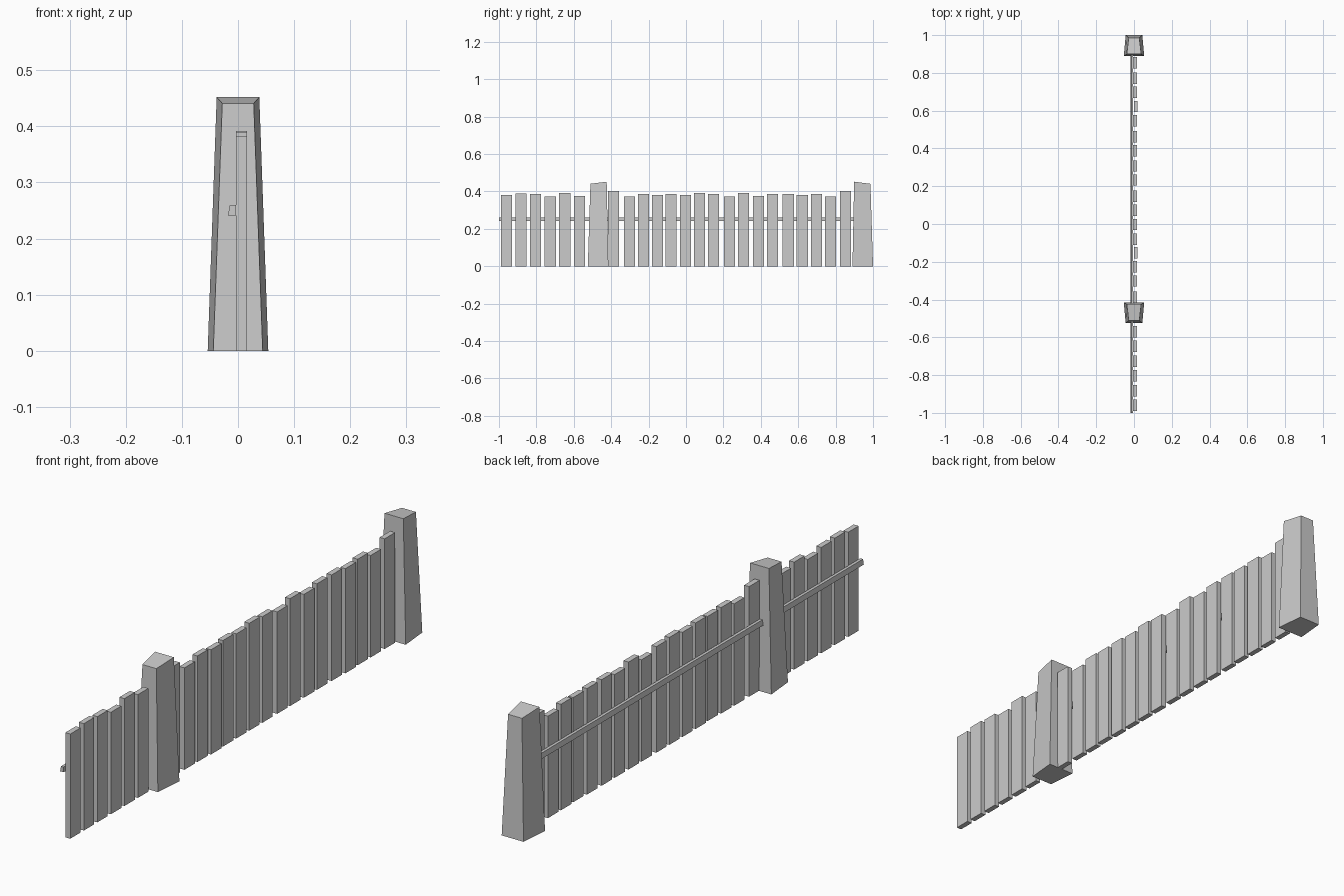
import bpy
import bmesh

cube = bpy.data.objects.get("Cube")
if cube:
    bpy.data.objects.remove(cube, do_unlink=True)

GREY = (0.6, 0.6, 0.6, 1.0)
wood = bpy.data.materials.new("pale grey")
wood.use_nodes = True
wood.diffuse_color = GREY
wood.node_tree.nodes["Principled BSDF"].inputs["Base Color"].default_value = GREY


def loft(name, start, end):
    """Solid between two four-cornered sections with matching corner order."""
    bm = bmesh.new()
    a = [bm.verts.new(p) for p in start]
    b = [bm.verts.new(p) for p in end]
    bm.faces.new(a)
    bm.faces.new(b)
    for i in range(4):
        j = (i + 1) % 4
        bm.faces.new((a[i], a[j], b[j], b[i]))
    bmesh.ops.recalc_face_normals(bm, faces=bm.faces)
    mesh = bpy.data.meshes.new(name)
    bm.to_mesh(mesh)
    bm.free()
    mesh.materials.append(wood)
    obj = bpy.data.objects.new(name, mesh)
    bpy.context.collection.objects.link(obj)
    return obj


def post(name, y, out):
    """Tapered post with sloped top; out is the y direction of its narrow side."""
    def section(wide, narrow, inner, outer, z_in, z_out):
        yi, yo = y + out * inner, y + out * outer
        return [(-wide, yi, z_in), (wide, yi, z_in),
                (narrow, yo, z_out), (-narrow, yo, z_out)]
    loft(name,
         section(0.054, 0.044, 0, 0.11, 0, 0),
         section(0.038, 0.028, 0.009, 0.096, 0.452, 0.441))


def picket(name, y, height, shift=0.0):
    x0, x1, half = -0.004 + shift, 0.016 + shift, 0.03
    base = [(x0, y - half, 0), (x1, y - half, 0),
            (x1, y + half, 0), (x0, y + half, 0)]
    loft(name, base, [(x, yy, height) for x, yy, _ in base])


def rail(name, y0, y1):
    # The outer face leans slightly inward towards the top
    profile = [(-0.018, 0.241), (-0.004, 0.241), (-0.004, 0.26), (-0.0145, 0.26)]
    loft(name, [(x, y0, z) for x, z in profile], [(x, y1, z) for x, z in profile])


# Posts, mirrored so their wide sides face each other
post("front_post", -0.415, -1)
post("back_post", 0.89, 1)

# Rails, running into the posts
rail("front_rail", -1.0, -0.5)
rail("back_rail", -0.43, 0.91)

# Short run of pickets in front of the first post
for i, height in enumerate((0.382, 0.39, 0.386, 0.372, 0.392, 0.377)):
    picket(f"front_picket_{i + 1}", -0.96 + i * 0.078, height)

# Long run of uneven pickets between the posts: centre, height
LONG_RUN = [
    (-0.388, 0.402), (-0.302, 0.372), (-0.227, 0.387), (-0.153, 0.382),
    (-0.08, 0.387), (-0.003, 0.382), (0.072, 0.392), (0.147, 0.387),
    (0.233, 0.372), (0.307, 0.392), (0.387, 0.377), (0.462, 0.387),
    (0.547, 0.387), (0.622, 0.382), (0.697, 0.387), (0.772, 0.372),
    (0.853, 0.402),
]
for i, (y, height) in enumerate(LONG_RUN):
    picket(f"back_picket_{i + 1}", y, height, 0.003 if i in (3, 13) else 0.0)
